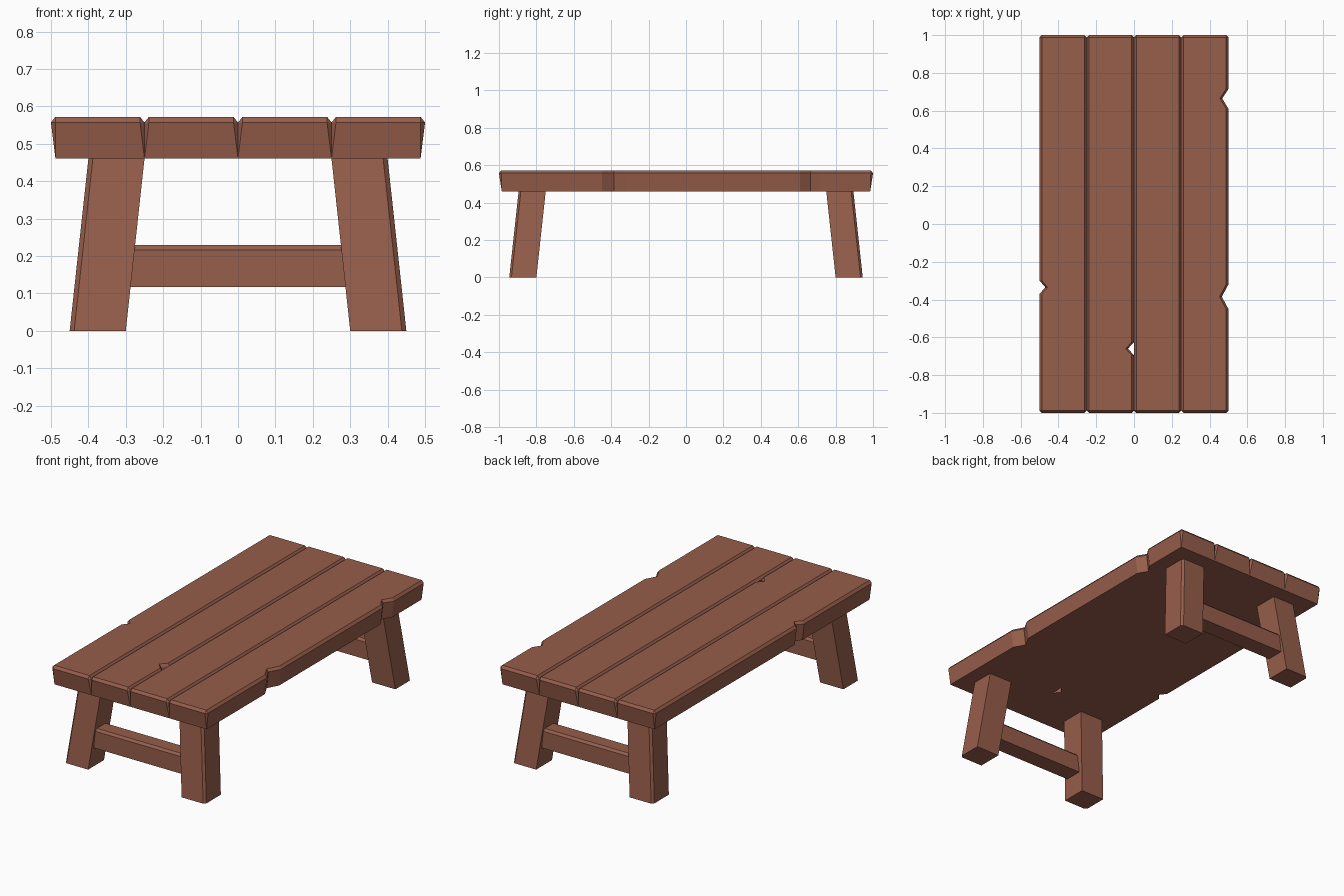
import bpy, bmesh

if "Cube" in bpy.data.objects:
    bpy.data.objects.remove(bpy.data.objects["Cube"])

wood = bpy.data.materials.new("brown wood")
wood.diffuse_color = (0.31, 0.112, 0.07, 1)
wood.use_nodes = True
wood.node_tree.nodes["Principled BSDF"].inputs["Base Color"].default_value = wood.diffuse_color


def loft(name, rings):
    """Closed solid from horizontal rings (bottom to top) with equal point counts."""
    bm = bmesh.new()
    vs = [[bm.verts.new(p) for p in r] for r in rings]
    n = len(vs[0])
    bm.faces.new(vs[0][::-1])
    bm.faces.new(vs[-1])
    for a, b in zip(vs, vs[1:]):
        for i in range(n):
            j = (i + 1) % n
            bm.faces.new((a[i], a[j], b[j], b[i]))
    bmesh.ops.remove_doubles(bm, verts=bm.verts, dist=1e-5)
    bmesh.ops.recalc_face_normals(bm, faces=bm.faces)
    me = bpy.data.meshes.new(name)
    bm.to_mesh(me)
    bm.free()
    me.materials.append(wood)
    ob = bpy.data.objects.new(name, me)
    bpy.context.collection.objects.link(ob)
    return ob


C = 0.012  # chamfer size
Z_BOTTOM, Z_EDGE, Z_TOP = 0.46, 0.557, 0.572


def plank(name, x0, x1, left=(), right=()):
    """Plank with chamfered top, cut corners and side notches (y low, y tip, y high, depth)."""
    lo = x0 + (C if x0 < -0.49 else 0)   # outer sides lean in towards the bottom
    hi = x1 - (C if x1 > 0.49 else 0)
    yb, yt = 0.985, 1 - C
    pts = []  # (bottom xy, edge xy, top xy), counter-clockwise

    def side(y, depth, s):
        x, b = (x1, hi) if s > 0 else (x0, lo)
        pts.append(((b - s * depth, y), (x - s * depth, y), (x - s * (depth + C), y)))

    def corner(sx, sy):
        x, b = (x1, hi) if sx > 0 else (x0, lo)
        bottom, top = (b, sy * yb), (x - sx * C, sy * yt)
        pair = [(bottom, (x - sx * C, sy), top), (bottom, (x, sy * yt), top)]
        pts.extend(pair if sx * sy < 0 else pair[::-1])

    corner(1, -1)
    for a, m, b, d in right:
        side(a, 0, 1); side(m, d, 1); side(b, 0, 1)
    corner(1, 1)
    corner(-1, 1)
    for a, m, b, d in left:
        side(b, 0, -1); side(m, d, -1); side(a, 0, -1)
    corner(-1, -1)
    loft(name, [[(*p[k], z) for p in pts]
                for k, z in enumerate((Z_BOTTOM, Z_EDGE, Z_TOP))])


# Table top planks
plank("plank_1", -0.5, -0.25, left=[(-0.37, -0.335, -0.30, 0.03)])
plank("plank_2", -0.25, 0, right=[(-0.695, -0.66, -0.625, 0.032)])
plank("plank_3", 0, 0.25)
plank("plank_4", 0.25, 0.5, right=[(-0.45, -0.385, -0.32, 0.035),
                                   (0.61, 0.665, 0.715, 0.033)])

# Splayed legs, outer corner chamfered
for sx, xn in ((-1, "left"), (1, "right")):
    for sy, yn in ((-1, "front"), (1, "back")):
        rings = []
        for off, z in ((0, 0), (-0.05, Z_BOTTOM)):
            X, Y = 0.45 + off, 0.945 + off
            sec = [(X - 0.15, Y - 0.145), (X, Y - 0.145), (X, Y - C),
                   (X - C, Y), (X - 0.15, Y)]
            rings.append([(sx * x, sy * y, z) for x, y in sec])
        loft(f"{yn}_{xn}_leg", rings)

# Cross bars between the legs, top edges chamfered
for sy, yn in ((-1, "front"), (1, "back")):
    rings = []
    for inset, z in ((0, 0.117), (0, 0.216), (C, 0.229)):
        a, b = sy * (0.81 + inset), sy * (0.912 - inset)
        rings.append([(-0.33, a, z), (0.33, a, z), (0.33, b, z), (-0.33, b, z)])
    loft(f"{yn}_cross_bar", rings)
